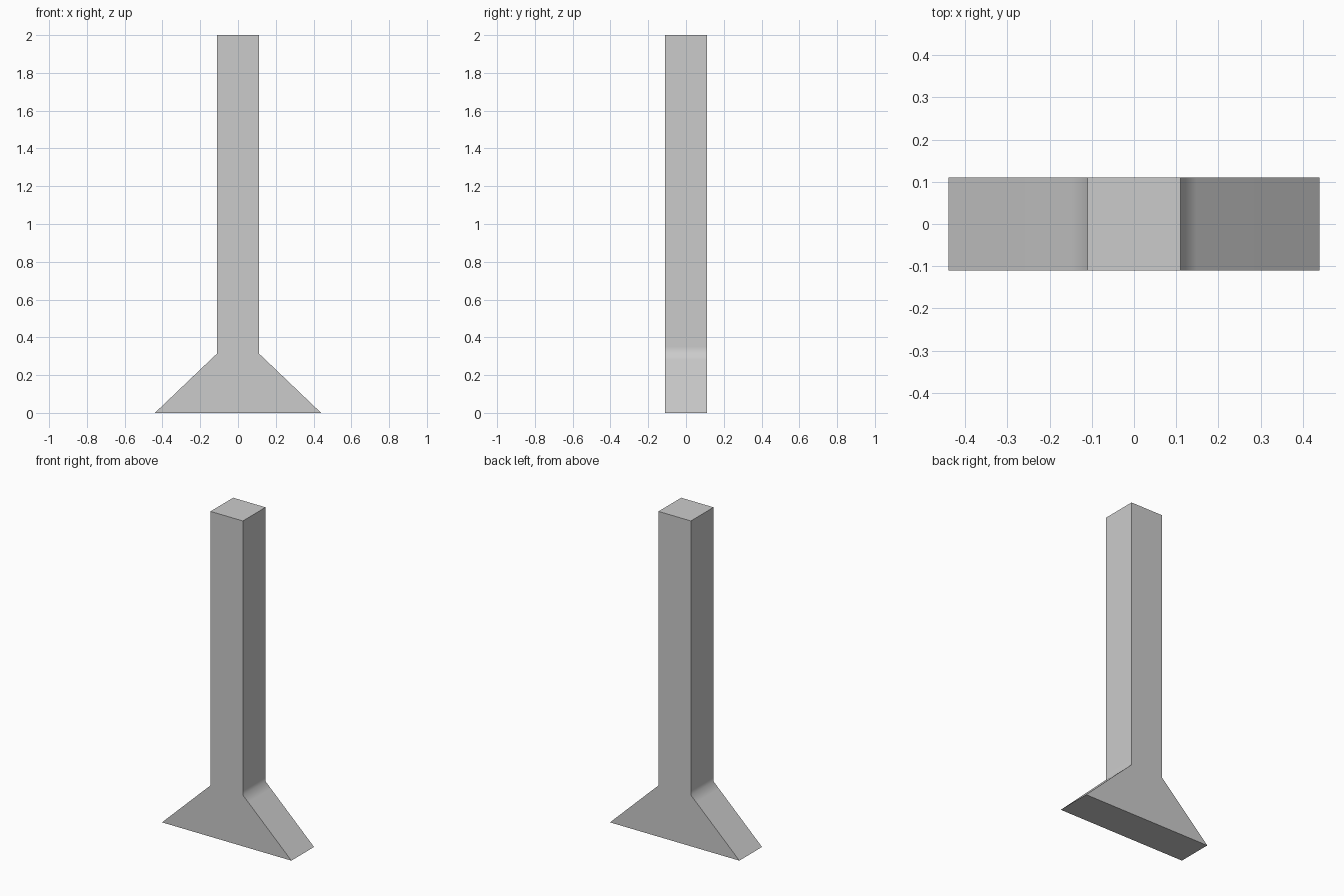
import bpy, bmesh, math

if "Cube" in bpy.data.objects:
    bpy.data.objects.remove(bpy.data.objects["Cube"])

DEPTH = 0.11  # half thickness in y

# Half-width of the outline at each height: flared foot, shoulder, straight post
ROWS = [(0.44, 0.0), (0.147, 0.28), (0.11, 0.315), (0.11, 0.35), (0.11, 2.0)]

bm = bmesh.new()
rings = []
for w, z in ROWS:
    corners = [(-w, -DEPTH), (w, -DEPTH), (w, DEPTH), (-w, DEPTH)]
    rings.append([bm.verts.new((x, y, z)) for x, y in corners])

# Side walls between neighbouring rings
for lower, upper in zip(rings, rings[1:]):
    for i in range(4):
        j = (i + 1) % 4
        bm.faces.new((lower[i], lower[j], upper[j], upper[i]))

# Bottom and top caps
bm.faces.new(rings[0][::-1])
bm.faces.new(rings[-1])

mesh = bpy.data.meshes.new("flared_post")
bm.to_mesh(mesh)
bm.free()
post = bpy.data.objects.new("flared_post", mesh)
bpy.context.collection.objects.link(post)

# Soft shading across the shoulder only; square corners stay sharp
bpy.context.view_layer.objects.active = post
post.select_set(True)
bpy.ops.object.shade_smooth_by_angle(angle=math.radians(60))
